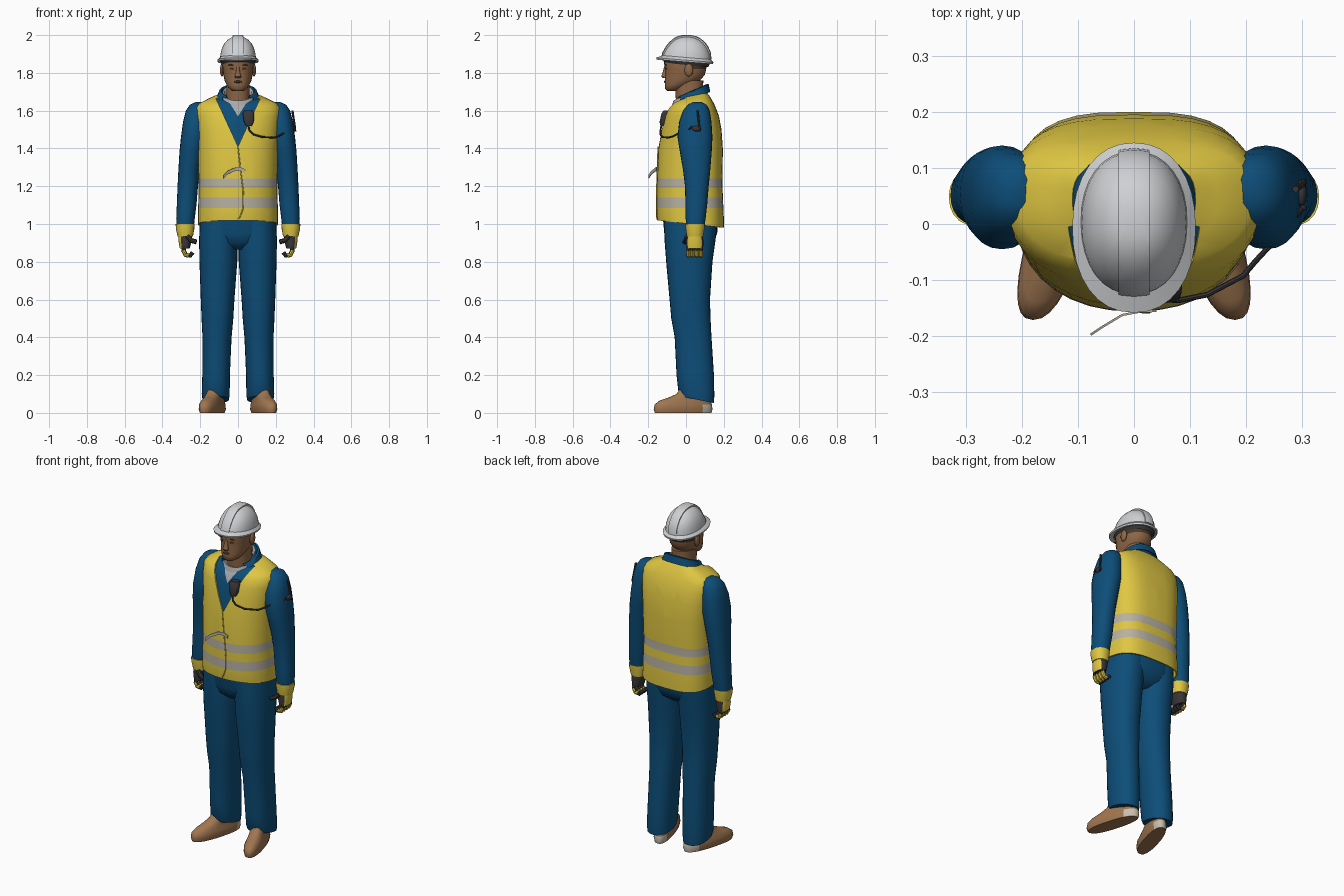
import bpy, bmesh, math
from mathutils import Vector


def mat(name, r, g, b):
    m = bpy.data.materials.new(name)
    m.diffuse_color = (r, g, b, 1)
    return m


YELLOW = mat("vest_yellow", .74, .57, .055)
BLUE = mat("workwear_blue", .004, .075, .19)
STRIPE = mat("reflective_grey", .48, .44, .36)
WHITE = mat("helmet_white", .62, .63, .65)
SKIN = mat("skin", .27, .135, .062)
DARK = mat("dark_grey", .04, .035, .037)
TAN = mat("shoe_tan", .35, .18, .08)
SHIRT = mat("shirt_grey", .4, .4, .41)
CREAM = mat("sole_cream", .58, .52, .42)
HAIR = mat("dark_brown", .07, .04, .025)


def add(name, bm, mats, thick=0):
    me = bpy.data.meshes.new(name)
    bmesh.ops.recalc_face_normals(bm, faces=bm.faces)
    bm.to_mesh(me)
    bm.free()
    ob = bpy.data.objects.new(name, me)
    bpy.context.collection.objects.link(ob)
    for m in mats:
        me.materials.append(m)
    if thick:
        md = ob.modifiers.new("thickness", 'SOLIDIFY')
        md.thickness, md.offset = thick, -1
    return ob


def loft(name, rings, *mats, n=28, s=1, e=(2.2, 2.2), splay=0, caps=True,
         planes=(), drop=None, rule=None, thick=0):
    """Rings are (centre x, z, half width, front y, back y, optional tilt)."""
    bm = bmesh.new()
    loops = []
    for cx, z, w, yf, yb, *tilt in rings:
        loop = []
        for i in range(n):
            a = 2 * math.pi * i / n
            c, q = math.cos(a), math.sin(a)
            p = 2 / (e[0] if q < 0 else e[1])
            dy = (yb - yf) / 2 * math.copysign(abs(q) ** p, q)
            y = (yf + yb) / 2 + dy
            x = cx + w * math.copysign(abs(c) ** p, c) - splay * y
            loop.append(bm.verts.new((s * x, y, z + (tilt[0] * dy if tilt else 0))))
        loops.append(loop)
    for a, b in zip(loops, loops[1:]):
        for i in range(n):
            j = (i + 1) % n
            bm.faces.new((a[i], a[j], b[j], b[i]))
    if caps:
        bm.faces.new(loops[0])
        bm.faces.new(loops[-1])
    for co, no in planes:
        bmesh.ops.bisect_plane(bm, geom=bm.verts[:] + bm.edges[:] + bm.faces[:],
                               plane_co=co, plane_no=no)
    if drop:
        gone = [f for f in bm.faces if drop(f.calc_center_median())]
        bmesh.ops.delete(bm, geom=gone, context='FACES')
    if rule:
        for f in bm.faces:
            f.material_index = rule(f.calc_center_median())
    return add(name, bm, mats, thick)


def tube(name, pts, r, m, s=1):
    cu = bpy.data.curves.new(name, 'CURVE')
    cu.dimensions, cu.bevel_depth, cu.bevel_resolution = '3D', r, 2
    cu.use_fill_caps = True
    sp = cu.splines.new('POLY')
    sp.points.add(len(pts) - 1)
    for p, (x, y, z) in zip(sp.points, pts):
        p.co = (s * x, y, z, 1)
    cu.materials.append(m)
    bpy.context.collection.objects.link(bpy.data.objects.new(name, cu))


def blob(name, loc, size, m):
    bm = bmesh.new()
    bmesh.ops.create_uvsphere(bm, u_segments=14, v_segments=8, radius=1)
    for v in bm.verts:
        v.co = Vector(loc) + Vector(a * b for a, b in zip(v.co, size))
    add(name, bm, [m])


def vee(k, z0):
    """Two planes that cut a V opening with its point at height z0."""
    return [((0, 0, z0), (1, 0, -k)), ((0, 0, z0), (-1, 0, -k))]


def in_vee(c, k, z0):
    return c.y < 0 and abs(c.x) < k * (c.z - z0)


# vest: open shell with V neck and two reflective bands
vest = [(0, 1.0, .212, -.152, .2, -.11), (0, 1.05, .212, -.156, .2, -.06),
        (0, 1.2, .208, -.155, .193), (0, 1.4, .213, -.146, .195),
        (0, 1.5, .22, -.13, .188), (0, 1.57, .225, -.115, .175),
        (0, 1.615, .225, -.097, .158), (0, 1.64, .205, -.077, .147),
        (0, 1.665, .15, -.05, .127, .1), (0, 1.68, .11, -.035, .112, .2)]
bands = [(1.085, 1.14), (1.19, 1.24)]
loft("vest", vest, YELLOW, STRIPE, n=36, e=(2.2, 3), caps=False, thick=.008,
     planes=vee(.46, 1.41) + [((0, 0, z), (0, 0, 1)) for b in bands for z in b],
     drop=lambda c: in_vee(c, .46, 1.41),
     rule=lambda c: int(any(a < c.z < b for a, b in bands)))
tube("vest_front_edge", [(0, -.148, 1.41), (.012, -.152, 1.3), (.028, -.156, 1.17),
                         (.026, -.157, 1.08), (.012, -.156, 1.04), (0, -.153, 1.025)],
     .003, YELLOW)

# jacket under the vest, with shirt showing in its opening
loft("jacket", [(0, z, w - .013, f + .013, b - .013, *t) for _, z, w, f, b, *t in vest[3:]],
     BLUE, SHIRT, n=36, e=(2.2, 3), planes=vee(.62, 1.57),
     rule=lambda c: int(in_vee(c, .62, 1.57)))
loft("jacket_collar", [(0, 1.655, .118, -.07, .128, .45), (0, 1.7, .1, -.06, .12, .45),
                       (0, 1.705, .088, -.05, .11, .45), (0, 1.66, .084, -.05, .104, .45)],
     BLUE, caps=False, drop=lambda c: c.y < -.035, thick=.004)
loft("shirt_collar", [(0, 1.635, .098, -.088, .1, .5), (0, 1.695, .082, -.066, .1, .5),
                      (0, 1.69, .074, -.058, .094, .5), (0, 1.65, .07, -.055, .09, .5)],
     SHIRT, caps=False)

# neck and head
loft("neck", [(0, 1.6, .068, -.05, .09), (0, 1.68, .062, -.055, .088),
              (0, 1.76, .062, -.06, .092)], SKIN)
loft("head", [(0, 1.705, .028, -.1, -.04), (0, 1.715, .045, -.11, -.02),
              (0, 1.735, .06, -.112, .02), (0, 1.76, .071, -.112, .075),
              (0, 1.79, .077, -.111, .1), (0, 1.82, .081, -.111, .107),
              (0, 1.85, .083, -.116, .11), (0, 1.89, .08, -.112, .105)],
     SKIN, HAIR, rule=lambda c: int(c.z > 1.82 and c.y > .03))
loft("nose", [(0, 1.772, .014, -.121, -.1), (0, 1.782, .018, -.131, -.1),
              (0, 1.8, .011, -.124, -.1), (0, 1.835, .007, -.116, -.1)], SKIN, n=12)
blob("mouth", (0, -.111, 1.753), (.023, .006, .006), HAIR)
for s in (-1, 1):
    blob("ear", (s * .085, .015, 1.815), (.011, .023, .034), SKIN)
    blob("eye", (s * .031, -.105, 1.822), (.012, .004, .005), HAIR)
    blob("eyebrow", (s * .033, -.107, 1.842), (.02, .005, .004), HAIR)

# hard hat: dome, raised centre ridge, brim and dark lining
dome = [(1.865, .096, -.128, .13), (1.9, .093, -.121, .127), (1.93, .085, -.104, .114),
        (1.955, .073, -.085, .097), (1.975, .055, -.062, .073),
        (1.987, .036, -.04, .05), (1.993, .014, -.015, .022)]
loft("helmet_dome", [(0, *r) for r in dome], WHITE, n=32)
loft("helmet_ridge", [(0, z + .007, w + .006, f - .005, b + .005) for z, w, f, b in dome],
     WHITE, n=32, thick=.012, drop=lambda c: abs(c.x) > .028 or c.z < 1.88,
     planes=[((.028, 0, 0), (1, 0, 0)), ((-.028, 0, 0), (1, 0, 0))])
loft("helmet_brim", [(0, 1.882, .094, -.125, .129, -.08), (0, 1.868, .11, -.158, .145, -.08),
                     (0, 1.858, .108, -.155, .143, -.08), (0, 1.862, .09, -.125, .125, -.08)],
     WHITE, n=32, caps=False)
loft("helmet_lining", [(0, 1.842, .086, -.112, .118, -.1), (0, 1.862, .093, -.126, .128, -.08)],
     DARK, drop=lambda c: c.z < 1.85 and c.y < .03)

# trousers
loft("trouser_hips", [(0, .865, .05, -.06, .1), (0, .9, .16, -.1, .145),
                      (0, .95, .204, -.115, .165), (0, 1.06, .2, -.125, .175)],
     BLUE, e=(2.4, 2.6))
for s in (-1, 1):
    loft("trouser_leg", [(.118, .07, .07, -.03, .148, -.2), (.118, .1, .074, -.04, .15, -.1),
                         (.116, .2, .073, -.05, .148), (.111, .4, .077, -.06, .135),
                         (.109, .5, .084, -.078, .13), (.108, .6, .089, -.087, .127),
                         (.104, .8, .1, -.105, .14), (.104, .92, .102, -.114, .157),
                         (.1, 1.03, .1, -.116, .166)], BLUE, s=s)

    # shoe, turned out a little, with a pale heel
    loft("shoe", [(.132, 0, .046, -.165, .135), (.132, .02, .052, -.171, .14),
                  (.132, .045, .051, -.166, .137), (.132, .065, .044, -.14, .132),
                  (.13, .08, .042, -.095, .128), (.128, .1, .042, -.05, .122),
                  (.125, .14, .04, -.025, .12)], TAN, CREAM, s=s, splay=.28, e=(2.4, 2.4),
         rule=lambda c: int(c.z < .04 and c.y > .09))

    # sleeve
    loft("sleeve", [(.205, 1.645, .02, .035, .085), (.21, 1.632, .044, .01, .108),
                    (.216, 1.6, .06, -.015, .125), (.225, 1.54, .066, -.036, .135),
                    (.235, 1.46, .067, -.045, .14), (.248, 1.38, .062, -.032, .136),
                    (.26, 1.28, .056, -.015, .128), (.266, 1.2, .054, -.005, .12),
                    (.272, 1.1, .052, -.003, .112), (.278, 1.03, .049, -.002, .104),
                    (.279, .99, .046, .002, .098)], BLUE, s=s, n=24)

    # work glove: cuff, palm with yellow back, curled fingers and thumb
    loft("glove_cuff", [(.28, 1.0, .05, -.004, .1), (.28, .975, .049, -.003, .098),
                        (.279, .935, .041, .004, .092)], YELLOW, s=s, n=20)
    loft("glove_palm", [(.279, .95, .036, .006, .088), (.28, .91, .035, 0, .092),
                        (.282, .87, .026, .002, .091)], DARK, YELLOW, s=s, n=20,
         rule=lambda c: int(abs(c.x) > .3))
    for k in range(4):
        y = .013 + .022 * k
        tube("glove_finger", [(.284, y, .885), (.288, y, .86), (.276, y, .837),
                              (.253, y, .832), (.24, y, .85)], .0115, DARK, s)
        tube("finger_patch", [(.29, y, .862), (.278, y, .837), (.262, y, .833)],
             .0122, YELLOW, s)
    tube("glove_thumb", [(.268, .005, .935), (.245, -.002, .912), (.22, -.006, .905)],
         .013, DARK, s)

# shoulder microphone, its cord and the clip on the arm
loft("microphone", [(.058, 1.52, .015, -.135, -.1), (.057, 1.54, .026, -.14, -.095),
                    (.055, 1.585, .031, -.13, -.085), (.055, 1.6, .022, -.12, -.08)],
     DARK, n=16, e=(4, 4))
tube("microphone_cord", [(.055, -.13, 1.525), (.06, -.135, 1.495), (.08, -.136, 1.475),
                         (.13, -.126, 1.46), (.195, -.092, 1.458), (.215, -.068, 1.465),
                         (.25, -.03, 1.485), (.285, .01, 1.495), (.302, .03, 1.515)],
     .005, DARK)
tube("arm_antenna", [(.303, .075, 1.49), (.3, .07, 1.52), (.288, .062, 1.6)], .006, DARK)
blob("arm_clip", (.298, .055, 1.505), (.01, .024, .015), DARK)

# loose pull strap at the vest closure
bm = bmesh.new()
path = [(-.076, -.199, 1.25), (-.055, -.185, 1.272), (-.02, -.164, 1.288),
        (.012, -.158, 1.292), (.04, -.157, 1.28)]
pairs = [[bm.verts.new((x, y, z + h)) for h in (-.009, .009)] for x, y, z in path]
for a, b in zip(pairs, pairs[1:]):
    bm.faces.new((a[0], b[0], b[1], a[1]))
add("pull_strap", bm, [STRIPE], .004)

# curves to mesh, then smooth shading with sharp edges kept
bpy.ops.object.select_all(action='SELECT')
bpy.context.view_layer.objects.active = next(
    o for o in bpy.context.scene.objects if o.type == 'CURVE')
bpy.ops.object.convert(target='MESH')
bpy.ops.object.select_all(action='SELECT')
bpy.ops.object.shade_smooth_by_angle(angle=math.radians(42))
